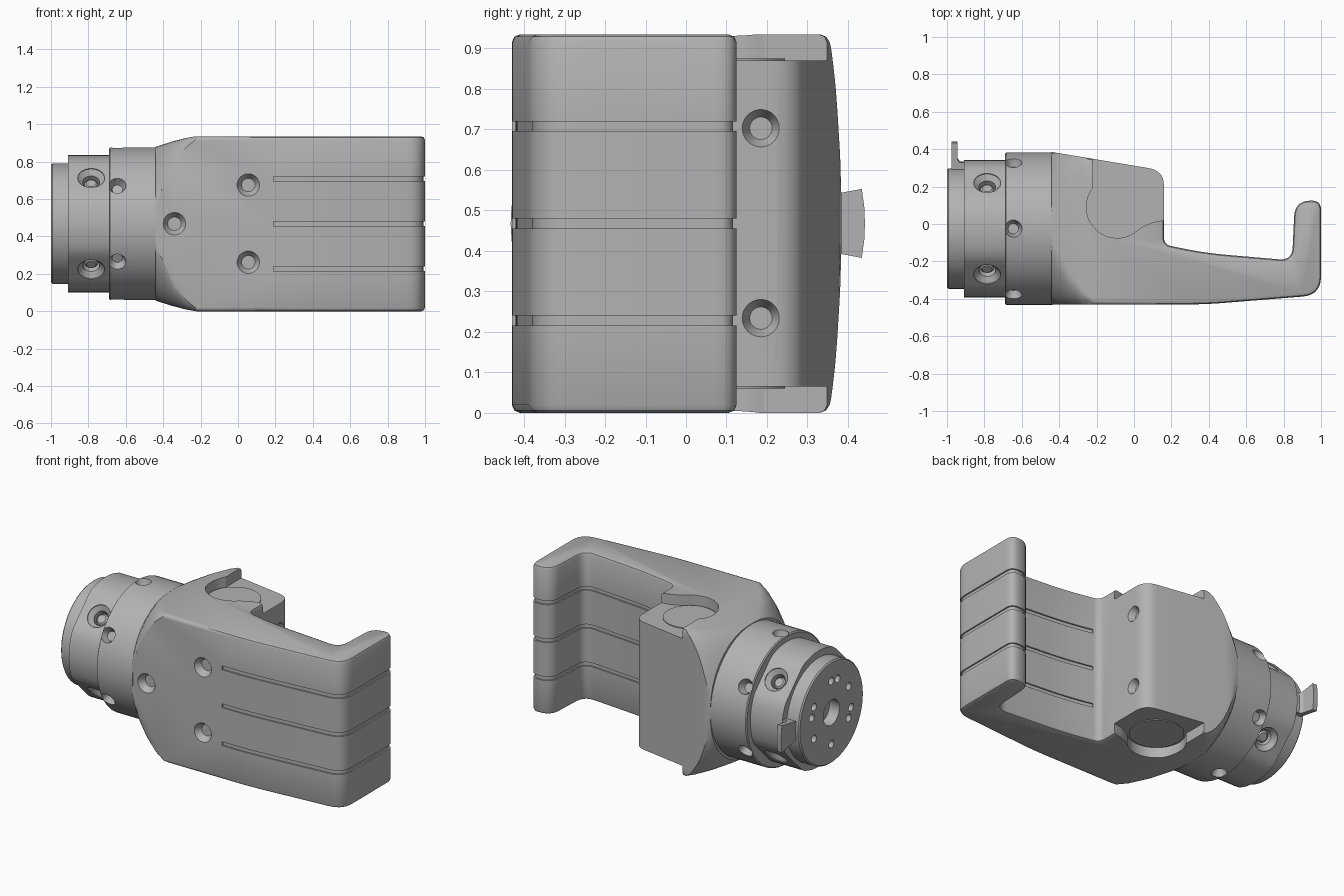
import bpy, bmesh, math
from mathutils import Matrix, Vector

if "Cube" in bpy.data.objects:
    bpy.data.objects.remove(bpy.data.objects["Cube"])

grey = bpy.data.materials.new("grey_metal")
grey.use_nodes = True
grey.diffuse_color = (0.45, 0.45, 0.45, 1)
grey.node_tree.nodes["Principled BSDF"].inputs["Base Color"].default_value = (0.45, 0.45, 0.45, 1)

CY, CZ, H = -0.025, 0.468, 0.935      # axis of the round parts, body height


def skin(bm, rings):
    """Bridge equal rings of points and cap both ends."""
    vs = [[bm.verts.new(p) for p in r] for r in rings]
    n = len(vs[0])
    for a, b in zip(vs, vs[1:]):
        for i in range(n):
            bm.faces.new((a[i], a[(i + 1) % n], b[(i + 1) % n], b[i]))
    bm.faces.new(vs[0][::-1])
    bm.faces.new(vs[-1])


def make(name, bm):
    bmesh.ops.recalc_face_normals(bm, faces=bm.faces)
    me = bpy.data.meshes.new(name)
    bm.to_mesh(me)
    bm.free()
    ob = bpy.data.objects.new(name, me)
    bpy.context.collection.objects.link(ob)
    me.materials.append(grey)
    return ob


def select(ob):
    bpy.ops.object.select_all(action='DESELECT')
    ob.select_set(True)
    bpy.context.view_layer.objects.active = ob


def boolean(ob, bm, op='DIFFERENCE'):
    cutter = make("cutter", bm)
    cutter.hide_render = True
    mod = ob.modifiers.new("cut", 'BOOLEAN')
    mod.operation, mod.solver, mod.object = op, 'EXACT', cutter
    select(ob)
    bpy.ops.object.modifier_apply(modifier=mod.name)
    bpy.data.objects.remove(cutter)


def smooth(ob):
    select(ob)
    bpy.ops.object.shade_smooth_by_angle(angle=math.radians(32))


def lathe(bm, profile, origin, axis, n=48):
    """Revolve (height, radius) pairs about an axis."""
    m = Matrix.Translation(origin) @ Vector(axis).to_track_quat('Z', 'Y').to_matrix().to_4x4()
    ang = [math.tau * i / n for i in range(n)]
    skin(bm, [[m @ Vector((r * math.cos(a), r * math.sin(a), h)) for a in ang] for h, r in profile])


def prism(bm, pts, z0, z1):
    skin(bm, [[(x, y, z) for x, y in pts] for z in (z0, z1)])


def fillet(corners, n=7):
    """Round each corner (x, y, cut length)."""
    out = []
    for i, (x, y, d) in enumerate(corners):
        p = Vector((x, y))
        if not d:
            out.append(p)
            continue
        a = Vector(corners[i - 1][:2]) - p
        b = Vector(corners[(i + 1) % len(corners)][:2]) - p
        a, b = p + a.normalized() * d, p + b.normalized() * d
        for k in range(n + 1):
            t = k / n
            out.append(a * (1 - t) ** 2 + p * 2 * t * (1 - t) + b * t * t)
    return out


def offset(pts, d, closed=True):
    """Move a counter-clockwise path outwards by d."""
    out, n = [], len(pts)
    for i, p in enumerate(pts):
        q = pts[i - 1] if closed or i else p
        s = pts[(i + 1) % n] if closed or i < n - 1 else p
        ns = [Vector((e.y, -e.x)).normalized() for e in (p - q, s - p) if e.length > 1e-6]
        m = sum(ns, Vector((0, 0))).normalized()
        out.append(p + m * d / max(0.3, m.dot(ns[0])))
    return out


def around(deg, r, x):
    a = math.radians(deg)
    return Vector((x, CY + r * math.cos(a), CZ + r * math.sin(a)))


# Body and finger: rounded plan outline with softened top and bottom edges
outline = fillet([(-0.44, -0.43, 0), (0.38, -0.43, 0.1), (1, -0.38, 0.1), (1, 0.125, 0.05),
                  (0.86, 0.125, 0.085), (0.845, -0.195, 0.07), (0.38, -0.155, 0.12),
                  (0.16, -0.11, 0.04), (0.16, 0.285, 0.08), (-0.44, 0.385, 0)])
bm = bmesh.new()
edge = [(0, 0.02), (0.006, 0.006), (0.02, 0)]
layers = edge + [(H - z, d) for z, d in reversed(edge)]
skin(bm, [[(p.x, p.y, z) for p in offset(outline, -d)] for z, d in layers])
body = make("body_and_finger", bm)

# Neck blend: circle growing into a rounded rectangle
def section(x, hy, hz, r, n=10):
    ring = []
    for q, (sy, sz) in enumerate([(1, 1), (-1, 1), (-1, -1), (1, -1)]):
        for k in range(n):
            a = math.radians(90 * (q + (k + 0.01) / (n - 1 + 0.02)))
            ring.append((x, CY + sy * (hy - r) + r * math.cos(a), CZ + sz * (hz - r) + r * math.sin(a)))
    return ring


bm = bmesh.new()
skin(bm, [section(*s) for s in [(-0.45, 0.408, 0.408, 0.4), (-0.41, 0.411, 0.421, 0.3),
                                (-0.35, 0.414, 0.44, 0.19), (-0.28, 0.417, 0.458, 0.1),
                                (-0.22, 0.42, 0.469, 0.05), (1.1, 0.5, 0.5, 0.05)]])
boolean(body, bm, 'INTERSECT')

# Pockets around the pivot, top and bottom
PX, PY = -0.09, 0.09
pocket = [Vector((-0.22, 0.6))]
for k in range(19):
    a = math.radians(142 + k * 173 / 18)
    pocket.append(Vector((PX + 0.165 * math.cos(a), PY + 0.165 * math.sin(a))))
pocket += [Vector(p) for p in [(0.06, -0.008), (0.1, 0.01), (0.16, 0.02), (0.3, 0.02), (0.3, 0.6)]]
bm = bmesh.new()
prism(bm, pocket, 0.87, 1.1)
prism(bm, pocket, -0.2, 0.065)
boolean(body, bm)

# Grip grooves wrapping the finger
path = [Vector((0.19, -0.43))] + [p for p in outline if p.x > 0.2] + [Vector((0.2, -0.118))]
strip = offset(path, 0.02, False) + offset(path, -0.009, False)[::-1]
bm = bmesh.new()
for z in (0.228, 0.468, 0.708):
    prism(bm, strip, z - 0.012, z + 0.012)
boolean(body, bm)

# Countersunk screw holes on the front and on the inner face
bm = bmesh.new()
sink = [(0.03, 0.06), (0, 0.06), (-0.04, 0.036)]
for x, z in [(0.055, 0.675), (0.055, 0.262), (-0.34, CZ)]:
    lathe(bm, sink, (x, -0.43, z), (0, -1, 0), 32)
for z in (0.703, 0.234):
    lathe(bm, [(h, r * 0.77) for h, r in sink], (0.16, 0.185, z), (1, 0, 0), 32)
boolean(body, bm)
smooth(body)

# Pivot pin
bm = bmesh.new()
lathe(bm, [(0.06, 0.155), (0.875, 0.155)], (PX, PY, 0), (0, 0, 1))
smooth(make("pivot_pin", bm))

# Collar with six small holes
bm = bmesh.new()
lathe(bm, [(-0.69, 0.4), (-0.684, 0.408), (-0.435, 0.408)], (0, CY, CZ), (1, 0, 0), 64)
collar = make("collar", bm)
bm = bmesh.new()
for k in range(6):
    o = around(30 + 60 * k, 0.405, -0.645)
    lathe(bm, [(h, r * 0.77) for h, r in sink], o, o - around(0, 0, -0.645), 28)
boolean(collar, bm)
smooth(collar)

# Coupling ring with four diagonal flats, each with a screw hole
ring = []
for k in range(64):
    d = (k * 360 / 64) % 90 - 45
    ring.append((k * 360 / 64, min(0.367, 0.346 / math.cos(math.radians(d)))))
bm = bmesh.new()
skin(bm, [[around(a, r, x) for a, r in ring] for x in (-0.91, -0.68)])
coupling = make("coupling_ring", bm)
bm = bmesh.new()
heads = bmesh.new()
for k in range(4):
    o = around(45 + 90 * k, 0.346, -0.785)
    out = o - around(0, 0, -0.785)
    lathe(bm, [(0.05, 0.072), (-0.005, 0.072), (-0.03, 0.045), (-0.09, 0.045)], o, out, 32)
    lathe(heads, [(-0.1, 0.036), (-0.05, 0.036), (-0.04, 0.026)], o, out, 24)
boolean(coupling, bm)
smooth(coupling)
smooth(make("ring_screws", heads))

# End flange with centre bore and bolt circle
bm = bmesh.new()
lathe(bm, [(-1, 0.314), (-0.992, 0.322), (-0.9, 0.322)], (0, CY, CZ), (1, 0, 0), 64)
flange = make("end_flange", bm)
bm = bmesh.new()
lathe(bm, [(-1.1, 0.08), (-0.93, 0.08)], (0, CY, CZ), (1, 0, 0), 40)
for a in (30, 90, 150, 210, 270, 330, 108, 12, 192):
    lathe(bm, [(-0.1, 0.024), (0.05, 0.024)], around(a, 0.2, -1), (1, 0, 0), 20)
boolean(flange, bm)
smooth(flange)

# Locating tab on the back of the flange
tab = [(-0.975, 0.3), (-0.975, 0.467), (-0.945, 0.467), (-0.945, 0.38), (-0.932, 0.36),
       (-0.9, 0.36), (-0.9, 0.3)]
bm = bmesh.new()
skin(bm, [[around(a, r, x) for x, r in tab] for a in (-10.5, -5, 0, 5, 10.5)])
smooth(make("locating_tab", bm))
